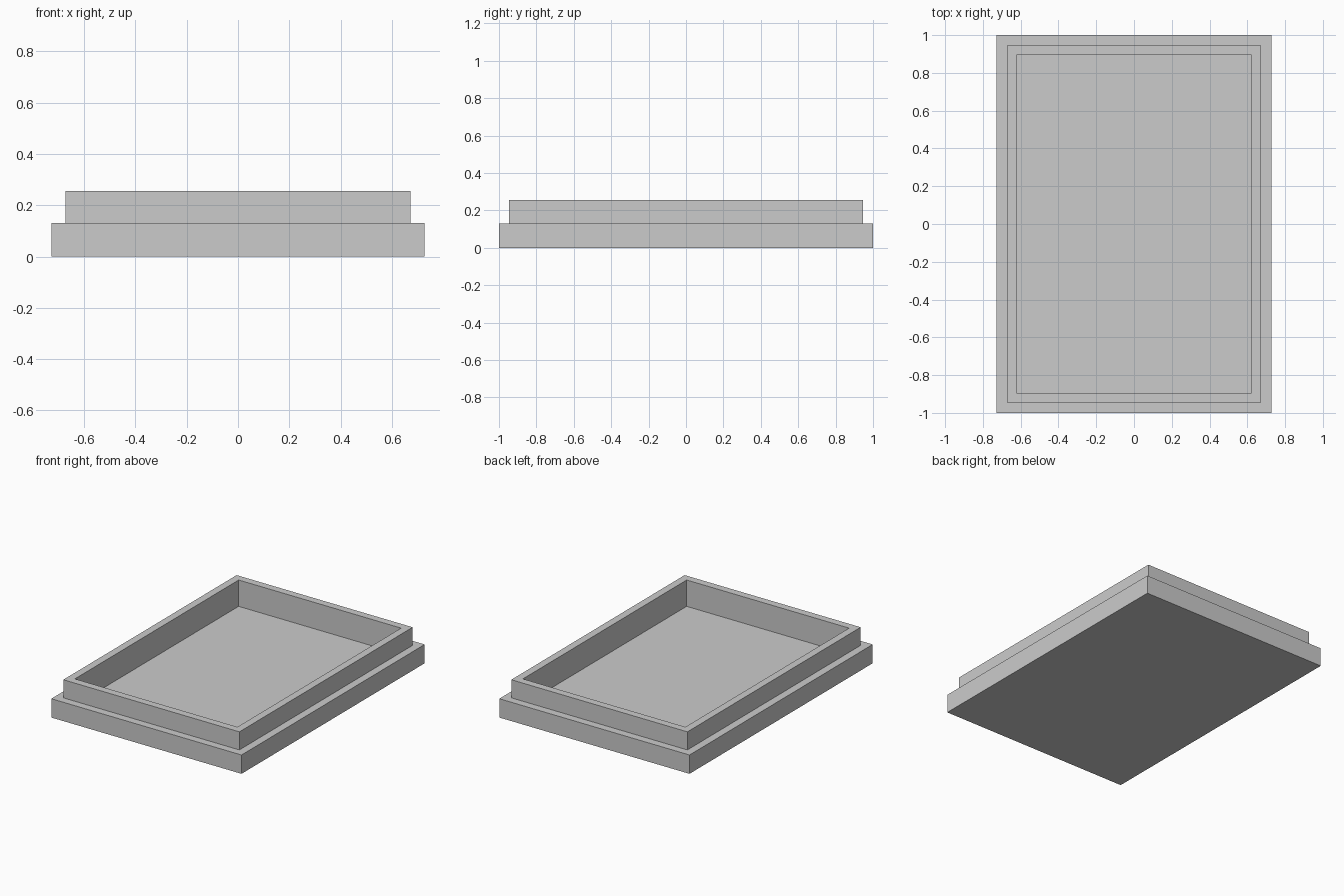
import bpy
import bmesh

cube = bpy.data.objects.get("Cube")
if cube:
    bpy.data.objects.remove(cube, do_unlink=True)

HALF_X, HALF_Y = 0.727, 1.0
STEP = 0.054        # width of the outer ledge
WALL = 0.052        # thickness of the raised rim
BASE_Z, RIM_Z, FLOOR_Z = 0.13, 0.255, 0.073

grey = bpy.data.materials.new("plain grey")
grey.use_nodes = True
colour = (0.6, 0.6, 0.6, 1.0)
grey.diffuse_color = colour
grey.node_tree.nodes["Principled BSDF"].inputs["Base Color"].default_value = colour


def ring(bm, inset, z):
    """Rectangular loop of vertices, inset from the outer edge."""
    x, y = HALF_X - inset, HALF_Y - inset
    return [bm.verts.new((sx * x, sy * y, z))
            for sx, sy in ((-1, -1), (1, -1), (1, 1), (-1, 1))]


# Stepped tray: underside, base walls, ledge, rim, recess walls and floor
bm = bmesh.new()
profile = [(0, 0), (0, BASE_Z), (STEP, BASE_Z), (STEP, RIM_Z),
           (STEP + WALL, RIM_Z), (STEP + WALL, FLOOR_Z)]
rings = [ring(bm, inset, z) for inset, z in profile]
for low, high in zip(rings, rings[1:]):
    for i in range(4):
        j = (i + 1) % 4
        bm.faces.new((low[i], low[j], high[j], high[i]))
bm.faces.new(reversed(rings[0]))
bm.faces.new(rings[-1])
bmesh.ops.recalc_face_normals(bm, faces=bm.faces)

mesh = bpy.data.meshes.new("stepped_tray")
bm.to_mesh(mesh)
bm.free()
mesh.materials.append(grey)
tray = bpy.data.objects.new("stepped_tray", mesh)
bpy.context.collection.objects.link(tray)
